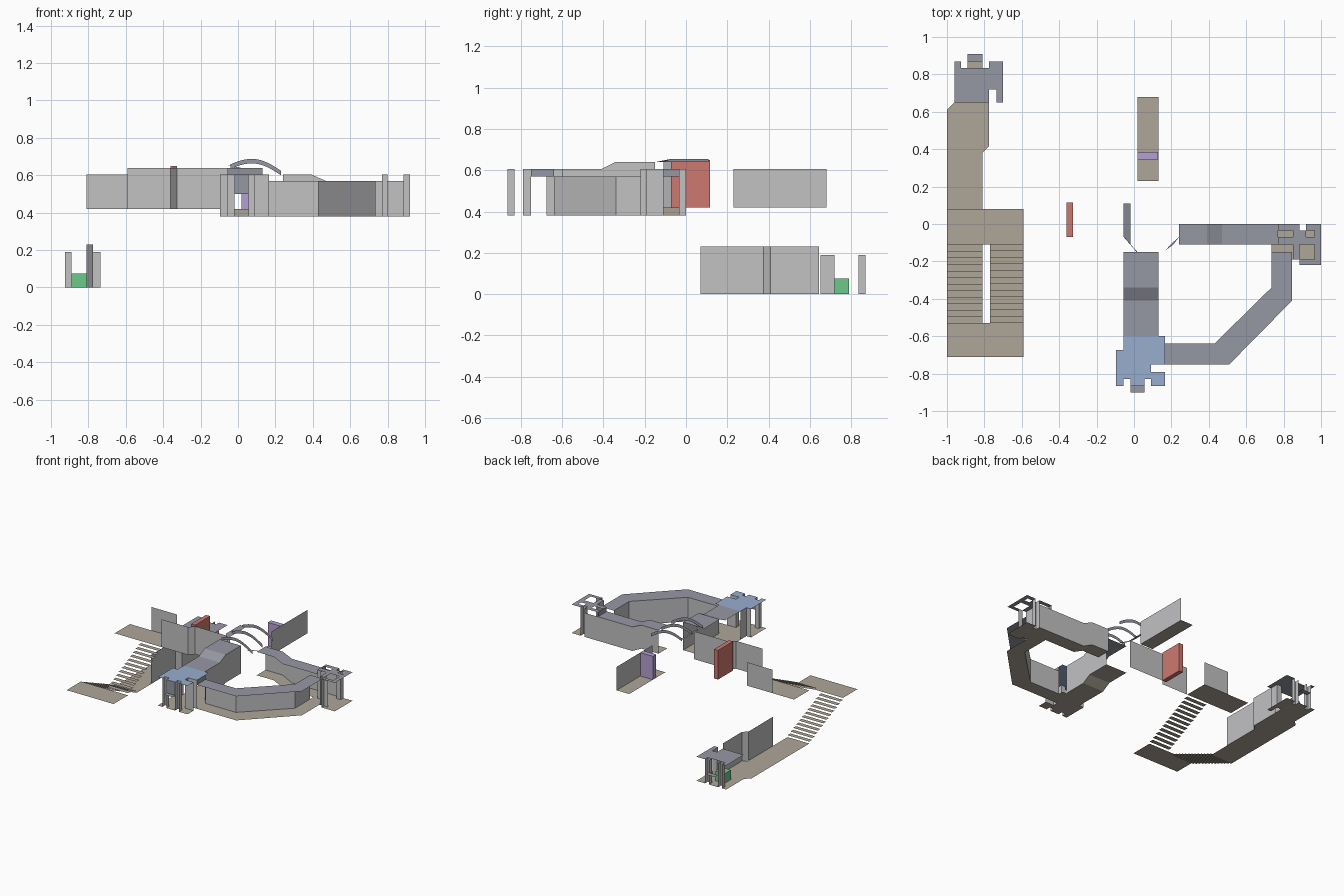
import bpy
import bmesh
from math import sin, pi

cube = bpy.data.objects.get("Cube")
if cube:
    bpy.data.objects.remove(cube, do_unlink=True)


def material(name, red, green, blue):
    """Flat colour given as display values, stored as linear."""
    linear = [((c / 255 + 0.055) / 1.055) ** 2.4 for c in (red, green, blue)]
    mat = bpy.data.materials.new(name)
    mat.use_nodes = True
    mat.diffuse_color = (*linear, 1)
    shader = mat.node_tree.nodes["Principled BSDF"]
    shader.inputs["Base Color"].default_value = (*linear, 1)
    return mat


WALL = material("wall_grey", 194, 194, 196)
CEIL = material("ceiling_slate", 150, 152, 163)
FLOOR = material("floor_beige", 175, 166, 153)
BLUE = material("ceiling_blue", 153, 174, 207)
RED = material("door_red", 205, 122, 112)
GREEN = material("crate_green", 108, 202, 138)
PURPLE = material("gate_purple", 181, 160, 208)

# Storey levels
GROUND, LANDING, SUNK, UPPER = 0, .2, .38, .42
LOW_ROOF, SUNK_ROOF, ROOM_ROOF, HIGH_ROOF = .19, .57, .605, .64


def build(name, mat, polygons):
    bm = bmesh.new()
    for polygon in polygons:
        bm.faces.new([bm.verts.new(p) for p in polygon])
    bmesh.ops.remove_doubles(bm, verts=bm.verts, dist=.0005)
    mesh = bpy.data.meshes.new(name)
    bm.to_mesh(mesh)
    bm.free()
    mesh.materials.append(mat)
    obj = bpy.data.objects.new(name, mesh)
    bpy.context.collection.objects.link(obj)
    return obj


def outline(name, mat, z, points):
    """Flat plate from an outline."""
    build(name, mat, [[(x, y, z) for x, y in points]])


def plates(name, mat, z, rects):
    """Flat plates from x0, x1, y0, y1 rectangles."""
    build(name, mat, [[(a, c, z), (b, c, z), (b, d, z), (a, d, z)]
                      for a, b, c, d in rects])


def strip(name, mat, one, two):
    """Ribbon of quads between two matching paths."""
    build(name, mat, [[one[i], one[i + 1], two[i + 1], two[i]]
                      for i in range(len(one) - 1)])


def walls(name, mat, low, high, *paths):
    """Thin upright walls along plan paths."""
    quads = []
    for path in paths:
        for (a, b), (c, d) in zip(path, path[1:]):
            quads.append([(a, b, low), (c, d, low), (c, d, high), (a, b, high)])
    build(name, mat, quads)


def box(name, mat, x, y, z):
    corners = [[(x[i], y[j], z[k]) for i, j in ((0, 0), (1, 0), (1, 1), (0, 1))]
               for k in (0, 1)]
    low, high = corners
    sides = [[low[i], low[i - 1], high[i - 1], high[i]] for i in range(4)]
    build(name, mat, [low[::-1], high] + sides)


# Lower passage and its end room
outline("lower_passage_floor", FLOOR, GROUND, [
    (-1, -.11), (-.81, -.11), (-.81, .38), (-.775, .415), (-.775, .65),
    (-.96, .65), (-1, .61)])
lower_room = [
    (-.96, .65), (-.775, .65), (-.775, .72), (-.735, .72), (-.735, .65),
    (-.7, .65), (-.7, .87), (-.775, .87), (-.775, .835), (-.925, .835),
    (-.925, .87), (-.96, .87)]
outline("lower_room_floor", FLOOR, GROUND, lower_room)
outline("lower_room_ceiling", CEIL, LOW_ROOF, lower_room)
plates("lower_doorstep", FLOOR, GROUND, [(-.89, -.81, .835, .87)])
plates("lower_door_canopy", CEIL, LOW_ROOF / 2, [(-.89, -.81, .87, .91)])
walls("lower_passage_wall", WALL, GROUND, .23,
      [(-.81, .07), (-.81, .375), (-.775, .41), (-.775, .645)])
walls("lower_room_pillars", WALL, GROUND, LOW_ROOF,
      [(-.925, .87), (-.925, .835), (-.89, .835), (-.89, .87)],
      [(-.81, .87), (-.81, .835), (-.775, .835), (-.775, .87)],
      [(-.775, .65), (-.775, .72), (-.735, .72), (-.735, .65)])
box("green_crate", GREEN, (-.89, -.81), (.71, .79), (GROUND, .075))

# Open stairs in two flights round a half landing
STEPS = 12
near, far = -.11, -.53
depth = (near - far) / STEPS


def flight(name, left, right, start, end):
    for i in range(STEPS):
        z = start + (end - start) * (i + 1) / (STEPS + 1)
        y = near - depth * i
        treads.append([(left, y, z), (right, y, z),
                       (right, y - depth, z), (left, y - depth, z)])
    build(name, FLOOR, treads)
    treads.clear()


treads = []
flight("lower_stairs", -1, -.81, GROUND, LANDING)
flight("upper_stairs", -.77, -.59, UPPER, LANDING)
plates("half_landing", FLOOR, LANDING, [(-1, -.59, -.71, far)])
plates("upper_landing", FLOOR, UPPER, [(-1, -.59, near, .08)])
walls("upper_landing_wall", WALL, UPPER, ROOM_ROOF, [(-.81, .08), (-.59, .08)])

# Side passage wall with sliding door
walls("side_passage_wall", WALL, UPPER, HIGH_ROOF,
      [(-.59, near), (-.36, near), (-.325, -.07), (-.02, -.07)])
box("red_door", RED, (-.36, -.325), (-.07, .115), (UPPER, .65))

# Back gallery with a gate
plates("gallery_floor", FLOOR, UPPER, [(.02, .13, .23, .68)])
walls("gallery_wall", WALL, UPPER, ROOM_ROOF, [(.13, .23), (.13, .68)])
box("purple_gate", PURPLE, (.02, .129), (.345, .385), (UPPER, ROOM_ROOF))

# Ramped hall
hall_y = (-.6, -.41, -.34, -.15)
hall_low = (SUNK, SUNK, UPPER, UPPER)
hall_high = (ROOM_ROOF, ROOM_ROOF, HIGH_ROOF, HIGH_ROOF)


def hall_path(x, heights):
    return [(x, y, z) for y, z in zip(hall_y, heights)]


for name, mat, heights in (("hall_floor", FLOOR, hall_low),
                           ("hall_ceiling", CEIL, hall_high)):
    strip(name, mat, hall_path(-.055, heights), hall_path(.13, heights))
strip("hall_wall", WALL, hall_path(.13, hall_low), hall_path(.13, hall_high))

# Arched ribs over the junction
arc = [i / 10 for i in range(11)]
for name, y in (("front", -.15), ("middle", -.02), ("back", .11)):
    lower = [(-.04 + .27 * t, y, .635 - .035 * t + .045 * sin(pi * t)) for t in arc]
    upper = [(x, y, z + .024) for x, y, z in lower]
    strip(name + "_arch_rib", CEIL, lower, upper)
strip("junction_edge", CEIL,
      [(-.055, .11, .655), (-.055, -.07, .655), (.015, -.145, HIGH_ROOF)],
      [(-.02, .11, HIGH_ROOF), (-.02, near, HIGH_ROOF), (.015, -.15, HIGH_ROOF)])
outline("junction_corner", CEIL, ROOM_ROOF,
        [(.17, -.14), (.195, near), (.24, -.07), (.21, near)])

# Front blue room
blue_room = [
    (-.055, -.6), (.165, -.6), (.165, -.75), (.09, -.75), (.09, -.79),
    (.165, -.79), (.165, -.865), (.09, -.865), (.09, -.83), (.055, -.83),
    (.055, -.865), (-.02, -.865), (-.02, -.83), (-.055, -.83),
    (-.055, -.865), (-.095, -.865), (-.095, -.675), (-.055, -.675)]
outline("front_room_floor", FLOOR, SUNK, blue_room)
outline("front_room_ceiling", BLUE, ROOM_ROOF, blue_room)
walls("front_room_pillars", WALL, SUNK, ROOM_ROOF,
      [(-.095, -.675), (-.055, -.675), (-.055, -.6)],
      [(-.055, -.865), (-.055, -.83), (-.02, -.83), (-.02, -.865)],
      [(.055, -.865), (.055, -.83), (.09, -.83), (.09, -.865)],
      [(.165, -.79), (.09, -.79), (.09, -.75), (.165, -.75)])
walls("front_lintel", CEIL, .5, ROOM_ROOF, [(-.02, -.865), (.055, -.865)])
plates("front_canopy", CEIL, .5, [(-.02, .055, -.9, -.865)])
walls("front_room_lintel", CEIL, SUNK_ROOF, ROOM_ROOF, [(.165, -.75), (.165, -.64)])

# Bent corridor from the front room to the side room
inner = [(.165, -.64), (.43, -.64), (.735, -.34), (.735, -.15)]
outer = [(.165, -.75), (.51, -.75), (.845, -.41), (.845, -.15)]
for name, mat, z in (("bent_floor", FLOOR, SUNK), ("bent_ceiling", CEIL, SUNK_ROOF)):
    strip(name, mat, [(*p, z) for p in inner], [(*p, z) for p in outer])
walls("bent_inner_wall", WALL, SUNK, SUNK_ROOF, inner)

# Straight ramped corridor along the back
back_x = (.24, .39, .47, .77)
back_low = (UPPER, UPPER, SUNK, SUNK)
back_high = (ROOM_ROOF, ROOM_ROOF, SUNK_ROOF, SUNK_ROOF)


def back_path(y, heights):
    return [(x, y, z) for x, z in zip(back_x, heights)]


for name, mat, heights in (("back_floor", FLOOR, back_low),
                           ("back_ceiling", CEIL, back_high)):
    strip(name, mat, back_path(near, heights), back_path(0, heights))
strip("back_wall", WALL, back_path(0, back_low), back_path(0, back_high))
walls("back_lintel", CEIL, SUNK_ROOF, ROOM_ROOF, [(.77, near), (.77, 0)])

# Side room with an open slotted ceiling
plates("side_room_floor", FLOOR, SUNK, [
    (.735, .885, -.19, 0), (.885, 1, -.22, -.035), (.92, 1, -.035, 0)])
plates("side_room_ceiling", CEIL, ROOM_ROOF, [
    (.77, .885, -.035, 0), (.85, .885, -.19, -.035), (.77, .85, near, -.07),
    (.885, .965, near, -.07), (.92, 1, -.035, 0), (.885, .92, -.07, -.035),
    (.965, 1, -.22, -.035), (.885, .965, -.22, -.19)])
walls("side_room_back_wall", WALL, SUNK, SUNK_ROOF, [(.77, 0), (.885, 0)])
walls("side_room_pillars", WALL, SUNK, ROOM_ROOF,
      [(.885, 0), (.885, -.035), (.92, -.035), (.92, 0)],
      [(.85, near), (.85, -.19)], [(.885, -.22), (.885, -.19), (.92, -.19)],
      [(.77, near), (.8, near)])
